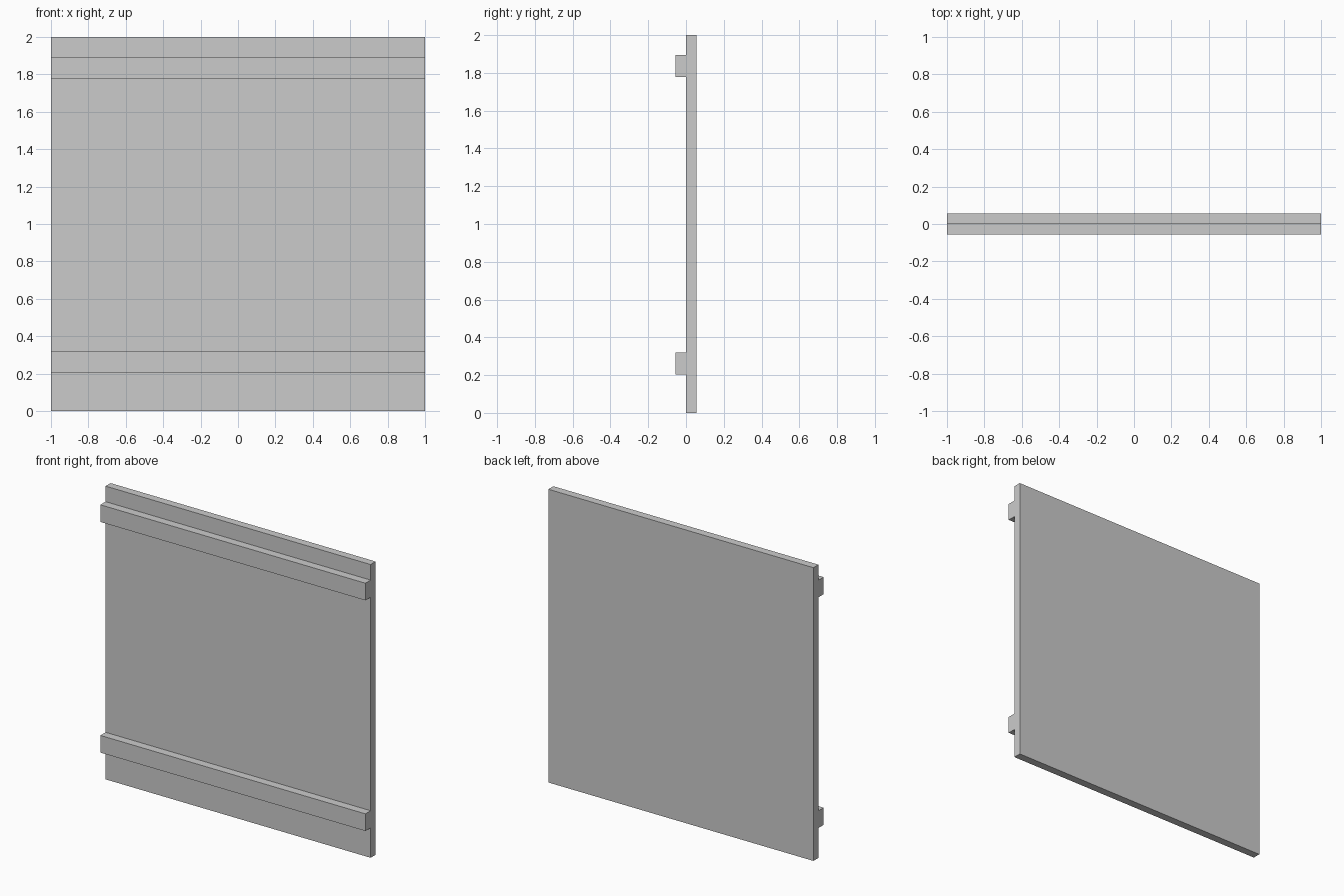
import bpy

if "Cube" in bpy.data.objects:
    bpy.data.objects.remove(bpy.data.objects["Cube"])


def box(name, x, y, z):
    """Box spanning the (min, max) ranges on each axis."""
    bpy.ops.mesh.primitive_cube_add(size=1, location=[sum(r) / 2 for r in (x, y, z)])
    ob = bpy.context.object
    ob.name = name
    ob.scale = [r[1] - r[0] for r in (x, y, z)]
    bpy.ops.object.transform_apply(location=False, rotation=False, scale=True)
    return ob


WIDTH = (-1.0, 1.0)
BACK, MID, FRONT = 0.055, 0.001, -0.055

# Flat square panel
box("panel", WIDTH, (MID, BACK), (0.0, 2.0))

# Two horizontal rails fixed to the front
for name, z in (("lower_rail", (0.204, 0.321)), ("upper_rail", (1.777, 1.894))):
    box(name, WIDTH, (FRONT, MID), z)
